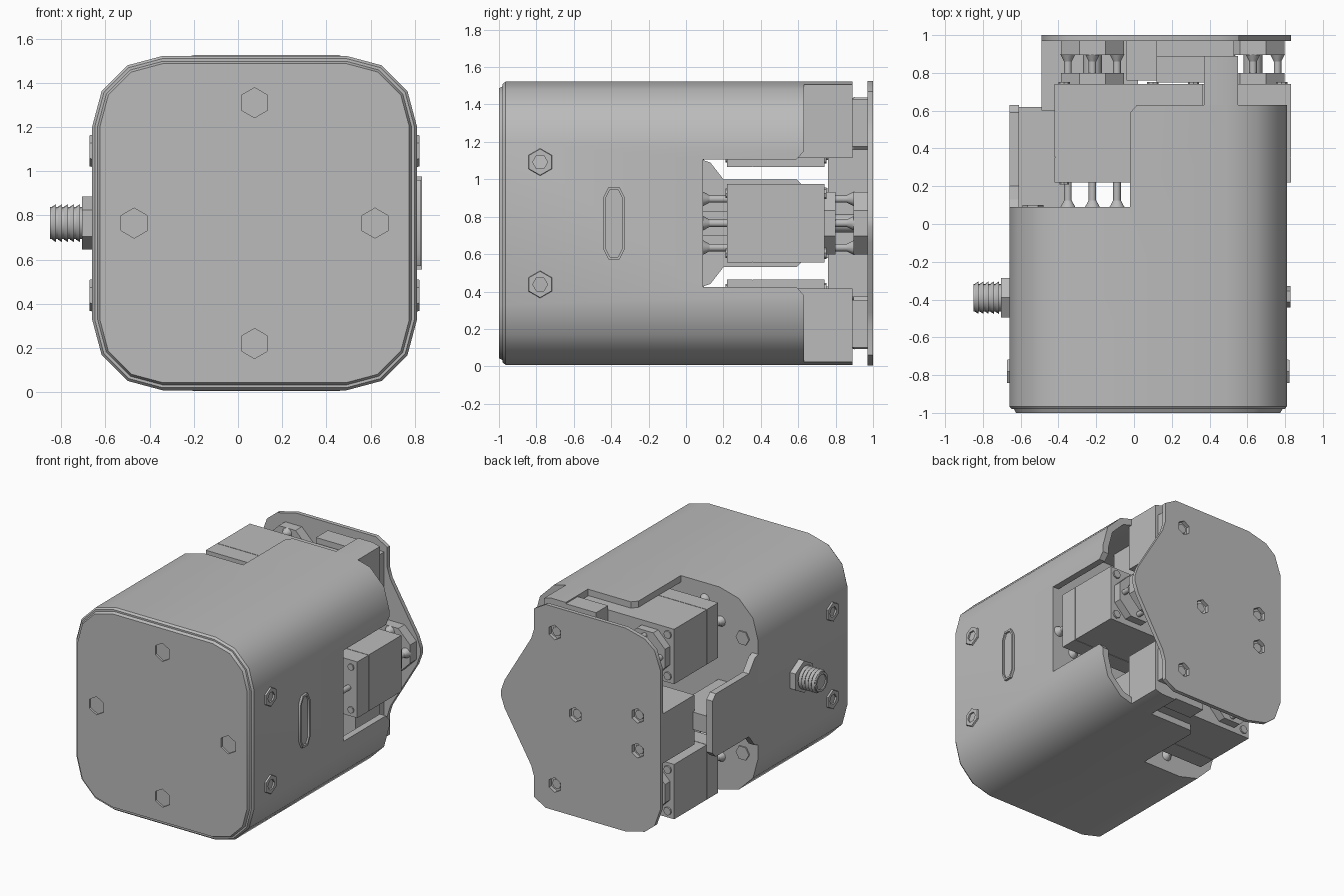
import bpy, bmesh, math
from mathutils import Vector, Matrix

cube = bpy.data.objects.get("Cube")
if cube:
    bpy.data.objects.remove(cube, do_unlink=True)

grey = bpy.data.materials.new("plain grey")
grey.use_nodes = True
grey.diffuse_color = (0.5, 0.5, 0.5, 1)
grey.node_tree.nodes["Principled BSDF"].inputs["Base Color"].default_value = (0.5, 0.5, 0.5, 1)

CX, CZ = 0.075, 0.765      # centre line of the housing
parts = []


def finish(name, bm):
    bmesh.ops.recalc_face_normals(bm, faces=bm.faces[:])
    mesh = bpy.data.meshes.new(name)
    bm.to_mesh(mesh)
    bm.free()
    mesh.materials.append(grey)
    ob = bpy.data.objects.new(name, mesh)
    bpy.context.collection.objects.link(ob)
    parts.append(ob)
    return ob


def place(axis, p, t):
    return {"x": (t, p[0], p[1]), "y": (p[0], t, p[1]), "z": (p[0], p[1], t)}[axis]


def prism(name, axis, pts, a, b, end_pts=None):
    """Extrude an outline along an axis from a to b."""
    bm = bmesh.new()
    lo = [bm.verts.new(place(axis, p, a)) for p in pts]
    hi = [bm.verts.new(place(axis, p, b)) for p in (end_pts or pts)]
    bm.faces.new(lo)
    bm.faces.new(hi)
    n = len(pts)
    for i in range(n):
        j = (i + 1) % n
        bm.faces.new((lo[i], lo[j], hi[j], hi[i]))
    return finish(name, bm)


def ring(c, r, n, turn=0.0):
    return [(c[0] + r * math.cos(turn + math.tau * i / n),
             c[1] + r * math.sin(turn + math.tau * i / n)) for i in range(n)]


def rod(name, axis, c, a, b, r1, r2=None, n=12, turn=0.0):
    return prism(name, axis, ring(c, r1, n, turn), a, b, ring(c, r2 or r1, n, turn))


def box(name, x, y, z):
    return prism(name, "y", [(x[0], z[0]), (x[1], z[0]), (x[1], z[1]), (x[0], z[1])], *y)


def rounded(inset, radius=0.32):
    """Housing outline with three-step corners."""
    hx, hz, r = 0.735 - inset, 0.757 - inset, radius - inset
    pts = []
    for k, (sx, sz) in enumerate([(1, 1), (-1, 1), (-1, -1), (1, -1)]):
        for i in range(4):
            t = math.pi / 2 * (k + i / 3)
            pts.append((CX + sx * (hx - r) + r * math.cos(t),
                        CZ + sz * (hz - r) + r * math.sin(t)))
    return pts


def boolean(ob, cutters, operation="DIFFERENCE"):
    for c in cutters:
        m = ob.modifiers.new("cut", "BOOLEAN")
        m.operation, m.solver, m.object = operation, "EXACT", c
        bpy.context.view_layer.objects.active = ob
        bpy.ops.object.modifier_apply(modifier=m.name)
        parts.remove(c)
        bpy.data.objects.remove(c, do_unlink=True)


def mirror_z(pts):
    return pts + [(a, 2 * CZ - b) for a, b in reversed(pts)]


# Housing: solid front, thin shell at the back with an open side and a window
housing = prism("housing", "y", rounded(0), -0.965, 0.63)
side_window = mirror_z([(0.09, 0.425), (0.59, 0.425), (0.63, 0.38), (0.7, 0.38)])
open_side = [(-0.9, 0.09), (-0.02, 0.09), (-0.02, 0.59), (0.02, 0.635), (0.02, 0.8), (-0.9, 0.8)]
boolean(housing, [
    prism("cavity", "y", rounded(0.05), 0.09, 0.8),
    prism("window_cut", "x", side_window, 0.4, 1),
    prism("open_cut", "z", open_side, -0.5, 2),
])
prism("housing_front_edge", "y", rounded(0.012), -0.98, -0.965, rounded(0))

# Front lid with four hexagon recesses
lid = prism("front_lid", "y", rounded(0.035), -1, -0.975, rounded(0.022))
front_holes = [(CX, CZ + 0.545), (CX, CZ - 0.545), (CX - 0.545, CZ), (CX + 0.545, CZ)]
boolean(lid, [rod("hole_cut", "y", c, -1.1, -0.985, 0.068, n=6, turn=math.pi / 6)
              for c in front_holes])

# Side screws: hexagon rim, recess and centre
for side, x in ((1, 0.81), (-1, -0.66)):
    for dz in (-0.327, 0.327):
        c = (-0.78, CZ + dz)
        rim = rod("side_screw", "x", c, x - side * 0.03, x + side * 0.012, 0.08, 0.07, 6, math.pi / 6)
        boolean(rim, [rod("socket_cut", "x", c, x - side * 0.015, x + side * 0.05, 0.04, n=6)])

# Raised slot on the left side
def slot(w, h):
    k = w * 0.5
    return [(-0.385 + sy * a, CZ + sz * b) for sy, sz, flip in
            ((1, 1, 0), (-1, 1, 1), (-1, -1, 0), (1, -1, 1))
            for a, b in (((w, h - w), (k, h)) if not flip else ((k, h), (w, h - w)))]


slot_rim = prism("slot_rim", "x", slot(0.058, 0.195), 0.78, 0.828)
boolean(slot_rim, [prism("slot_cut", "x", slot(0.044, 0.18), 0.815, 0.9)])

# Threaded connector on the right side
port = (-0.39, CZ)
rod("connector_nut", "x", port, -0.655, -0.705, 0.12, n=6, turn=math.pi / 6)
barrel = rod("connector_barrel", "x", port, -0.70, -0.85, 0.072, n=20)
boolean(barrel, [rod("socket_cut", "x", port, -0.80, -0.9, 0.055, n=20)])
for i in range(5):
    x = -0.715 - i * 0.027
    rod("connector_thread", "x", port, x, x - 0.018, 0.086, 0.075, 20)
for c in ring(port, 0.03, 5):
    rod("connector_pin", "x", c, -0.79, -0.84, 0.008, n=6)

# Tab on the open side
tab = mirror_z([(0.07, 0.42), (0.13, 0.44), (0.2, 0.53), (0.59, 0.53), (0.63, 0.57)])
prism("side_tab", "x", tab, -0.66, -0.61)
box("tab_web", (-0.62, -0.33), (0.08, 0.62), (0.70, 0.83))
box("centre_support", (-0.49, 0.02), (0.6, 0.97), (0.58, 0.95))
box("centre_column", (-0.04, 0.12), (0.76, 0.97), (0.37, 1.16))

# Upper and lower extensions carrying the back plate
for s, name in ((1, "upper"), (-1, "lower")):
    z = sorted((CZ + s * 0.35, CZ + s))
    ext = prism(name + "_extension", "y", rounded(0), 0.6, 0.89)
    boolean(ext, [box("keep", (0.37, 0.55), (0.5, 1), z)], "INTERSECT")
    inner = prism(name + "_extension_arm", "y", rounded(0.01), 0.75, 0.89)
    boolean(inner, [box("keep", (0.12, 0.4), (0.5, 1), z)], "INTERSECT")
    box(name + "_spacer", (0.12, 0.53), (0.88, 0.972),
        sorted((CZ + s * 0.41, CZ + s * 0.665)))

# Back plate with screw holes
outline = mirror_z([(0.83, CZ - 0.02), (0.8, 0.66), (0.58, 0.29), (0.555, 0.21), (0.555, 0.06),
                    (0.46, 0.005), (-0.2, 0.005), (-0.36, 0.045), (-0.44, 0.11), (-0.49, 0.25)])
plate = prism("back_plate", "y", outline, 0.97, 1.0)
plate_holes = [(0.385, CZ + 0.57), (0.385, CZ - 0.57), (0.215, CZ),
               (-0.30, CZ + 0.13), (-0.30, CZ - 0.13)]
boolean(plate, [rod("hole_cut", "y", c, 0.9, 1.1, 0.055, n=6, turn=math.pi / 6)
                for c in plate_holes])
for c in plate_holes:
    rod("plate_screw", "y", c, 0.93, 0.98, 0.035, n=8)


# Three motors with couplings at both ends
def motor(name, x, z, hub_x):
    box(name + "_case", x, (0.22, 0.352), z)
    box(name + "_middle", x, (0.356, 0.74), z)
    box(name + "_seam", (x[0] + 0.004, x[1] - 0.004), (0.35, 0.36), (z[0] + 0.004, z[1] - 0.004))
    mid = (z[0] + z[1]) / 2
    hub = (hub_x, mid)
    for cx in (x[0] + 0.05, x[1] - 0.05):
        for cz in (z[0] + 0.05, z[1] - 0.05):
            rod(name + "_case_screw", "y", (cx, cz), 0.735, 0.752, 0.03, n=8)
            rod(name + "_rear_screw", "y", (cx, cz), 0.21, 0.225, 0.025, n=8)
    rod(name + "_hub", "y", hub, 0.735, 0.80, 0.18, n=8, turn=math.pi / 8)
    rod(name + "_shaft", "y", hub, 0.79, 0.92, 0.05)
    rod(name + "_coupling", "y", hub, 0.895, 0.972, 0.18, n=8, turn=math.pi / 8)
    for c in ring(hub, 0.13, 4) + [hub]:
        rod(name + "_coupling_screw", "y", c, 0.79, 0.86, 0.02)
        rod(name + "_coupling_screw_head", "y", c, 0.86, 0.90, 0.02, 0.04)
        rod(name + "_pivot_screw", "y", c, 0.12, 0.225, 0.02)
        rod(name + "_pivot_screw_head", "y", c, 0.085, 0.125, 0.042, 0.02)


motor("left_motor", (0.05, 0.832), (0.555, 0.975), 0.63)
motor("upper_motor", (-0.42, 0.365), (1.065, 1.475), -0.22)
motor("lower_motor", (-0.42, 0.365), (0.055, 0.465), -0.22)

# Screws set into the bulkhead behind the open side
for dz in (-0.43, 0.43):
    rod("bulkhead_screw", "y", (-0.535, CZ + dz), 0.08, 0.1, 0.055, n=6)

# Smooth the curved faces and keep the edges sharp
bpy.ops.object.select_all(action="DESELECT")
for ob in parts:
    ob.select_set(True)
bpy.context.view_layer.objects.active = housing
bpy.ops.object.shade_smooth_by_angle(angle=math.radians(32))
